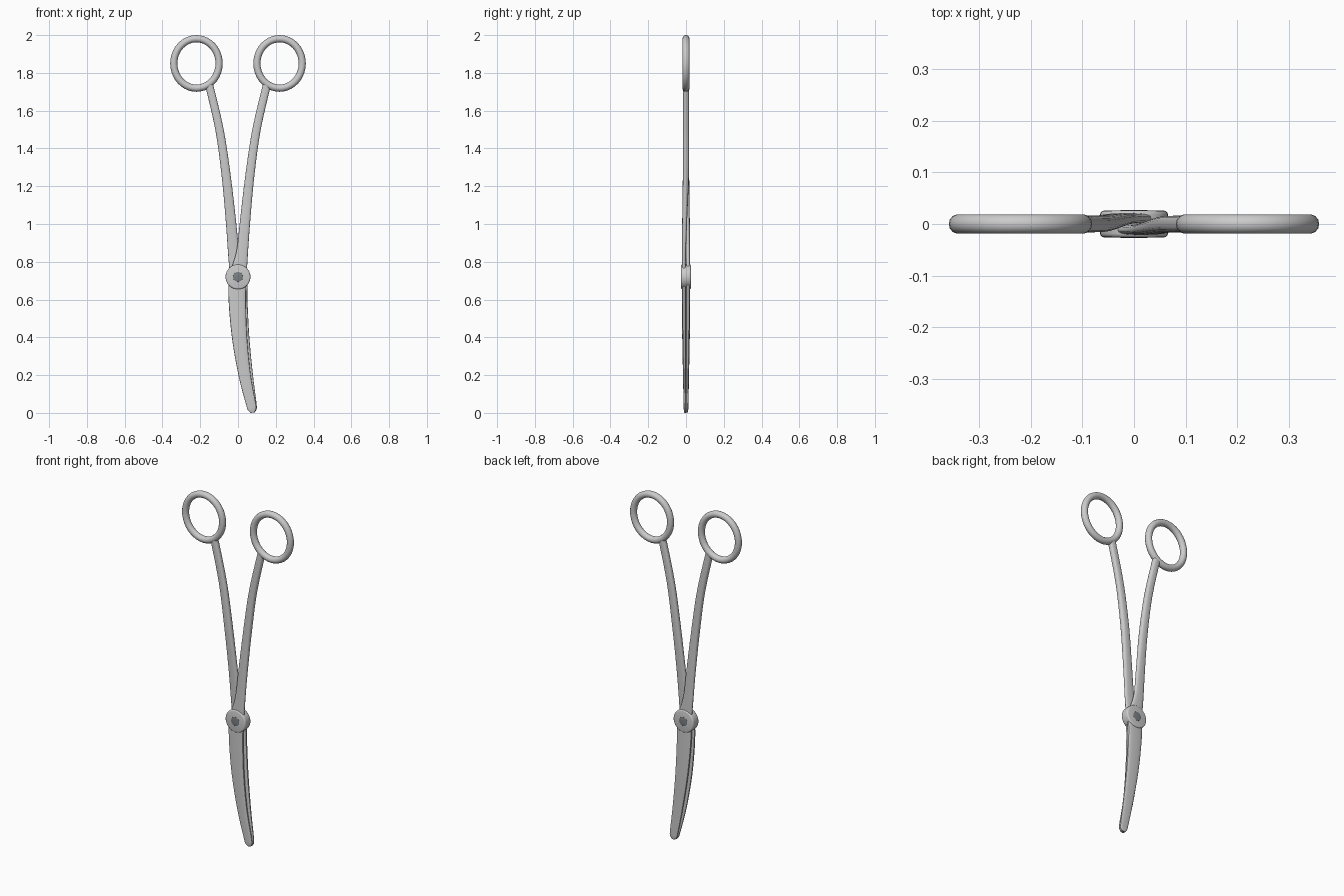
import bpy, bmesh, math
from mathutils import Vector, Matrix

if "Cube" in bpy.data.objects:
    bpy.data.objects.remove(bpy.data.objects["Cube"])


def finish(name, bm, angle=40):
    bmesh.ops.recalc_face_normals(bm, faces=bm.faces)
    me = bpy.data.meshes.new(name)
    bm.to_mesh(me)
    bm.free()
    ob = bpy.data.objects.new(name, me)
    bpy.context.collection.objects.link(ob)
    bpy.context.view_layer.objects.active = ob
    for o in bpy.context.selected_objects:
        o.select_set(False)
    ob.select_set(True)
    bpy.ops.object.shade_smooth_by_angle(angle=math.radians(angle))
    return ob


def refine(rows, n=4):
    """Catmull-Rom interpolation of every column."""
    out = []
    for i in range(len(rows) - 1):
        p = [rows[max(0, min(len(rows) - 1, i + k))] for k in (-1, 0, 1, 2)]
        for s in range(n):
            t = s / n
            out.append([0.5 * (2 * b + (c - a) * t + (2 * a - 5 * b + 4 * c - d) * t * t
                               + (3 * b - a - 3 * c + d) * t ** 3) for a, b, c, d in zip(*p)])
    return out + [list(rows[-1])]


def loft(name, rows, sides=20, power=2.8):
    """Rows are x, z, half width, y, half depth; rounded-rectangle section."""
    rows = refine(rows)
    bm = bmesh.new()
    rings = []
    for i, (x, z, hw, y, hd) in enumerate(rows):
        a, b = rows[max(i - 1, 0)], rows[min(i + 1, len(rows) - 1)]
        side = Vector((a[1] - b[1], 0, b[0] - a[0])).normalized()
        ring = []
        for k in range(sides):
            t = math.tau * k / sides
            c, s = math.cos(t), math.sin(t)
            u = math.copysign(abs(c) ** (2 / power), c) * hw
            v = math.copysign(abs(s) ** (2 / power), s) * hd
            ring.append(bm.verts.new(Vector((x, y + v, z)) + side * u))
        rings.append(ring)
    for a, b in zip(rings, rings[1:]):
        for k in range(sides):
            j = (k + 1) % sides
            bm.faces.new((a[k], a[j], b[j], b[k]))
    bm.faces.new(rings[0])
    bm.faces.new(rings[-1])
    return finish(name, bm)


def finger_ring(name, cx):
    bm = bmesh.new()
    n, m, r = 40, 14, 0.019
    v = [[bm.verts.new((cx + (0.12 + r * math.cos(b)) * math.cos(a), r * math.sin(b),
                        1.85 + (0.131 + r * math.cos(b)) * math.sin(a)))
          for b in [math.tau * j / m for j in range(m)]]
         for a in [math.tau * i / n for i in range(n)]]
    for i in range(n):
        for j in range(m):
            bm.faces.new((v[i][j], v[(i + 1) % n][j],
                          v[(i + 1) % n][(j + 1) % m], v[i][(j + 1) % m]))
    return finish(name, bm, 60)


def disc(name, radius, half, bevel):
    bm = bmesh.new()
    bmesh.ops.create_cone(bm, cap_ends=True, segments=32, radius1=radius, radius2=radius,
                          depth=2 * half,
                          matrix=Matrix.Translation((0, 0, 0.72)) @ Matrix.Rotation(math.pi / 2, 4, 'X'))
    rim = [e for e in bm.edges if any(len(f.verts) > 4 for f in e.link_faces)]
    bmesh.ops.bevel(bm, geom=rim, offset=bevel, segments=3, profile=0.5, affect='EDGES')
    return finish(name, bm)


# Handle from finger ring to pivot (right side, front layer)
handle = [(0.155, 1.745, 0.021, 0, 0.016), (0.098, 1.5, 0.022, 0, 0.016),
          (0.062, 1.25, 0.024, -0.001, 0.016), (0.038, 1.02, 0.027, -0.007, 0.013),
          (0.022, 0.85, 0.031, -0.0105, 0.0105)]
# Curved jaw from pivot to rounded tip
front_jaw = [(0, 0.72, 0.046, -0.0105, 0.0105), (-0.004, 0.6, 0.046, -0.0105, 0.0105),
             (0.008, 0.4, 0.040, -0.010, 0.010), (0.035, 0.2, 0.032, -0.008, 0.008),
             (0.068, 0.05, 0.026, -0.0065, 0.0065), (0.075, 0.018, 0.022, -0.006, 0.006),
             (0.079, 0.002, 0.010, -0.005, 0.004)]
loft("front_arm", handle + front_jaw)

# Back arm: mirrored handle, jaw on the back layer nudged outwards
back_handle = [(-x, z, w, -y, d) for x, z, w, y, d in handle]
nudge = [0.002, 0.008, 0.012, 0.012, 0.004, 0.002, 0]
back_jaw = [(x + n, z, w, -y, d) for (x, z, w, y, d), n in zip(front_jaw, nudge)]
loft("back_arm", back_handle + back_jaw)

# Finger rings
for label, s in (("left", -1), ("right", 1)):
    finger_ring(label + "_finger_ring", 0.22 * s)

# Pivot boss and its darker rivet
disc("pivot_boss", 0.066, 0.026, 0.008)
rivet = disc("pivot_rivet", 0.026, 0.0268, 0.0006)
mat = bpy.data.materials.new("rivet_grey")
mat.diffuse_color = (0.2, 0.22, 0.23, 1)
mat.use_nodes = True
mat.node_tree.nodes["Principled BSDF"].inputs["Base Color"].default_value = mat.diffuse_color
rivet.data.materials.append(mat)
